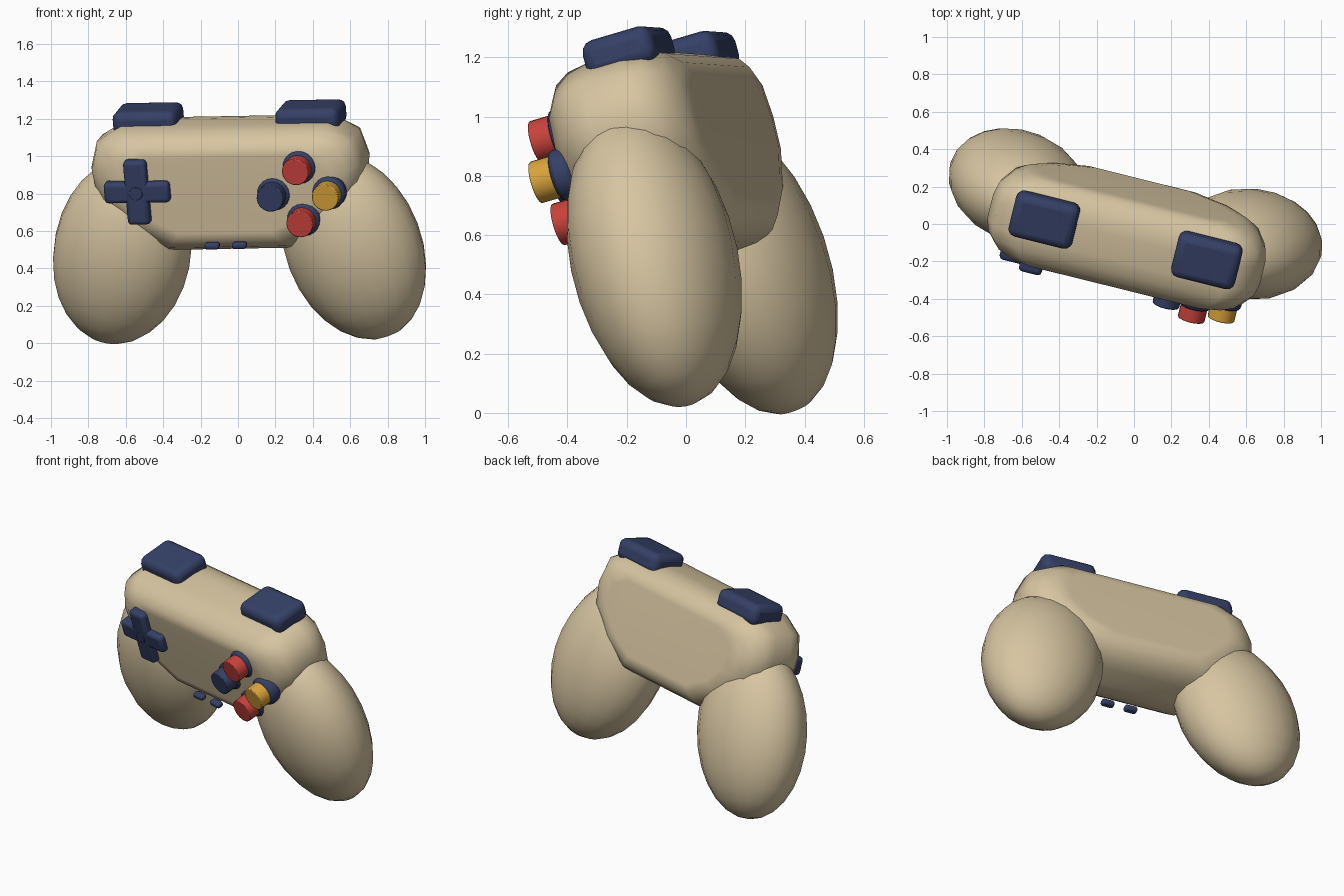
import bpy, bmesh, math
from mathutils import Matrix, Vector

if "Cube" in bpy.data.objects:
    bpy.data.objects.remove(bpy.data.objects["Cube"])


def material(name, rgb):
    m = bpy.data.materials.new(name)
    m.use_nodes = True
    m.diffuse_color = (*rgb, 1)
    m.node_tree.nodes["Principled BSDF"].inputs["Base Color"].default_value = (*rgb, 1)
    return m


beige = material("warm beige", (0.68, 0.56, 0.36))
navy = material("navy blue", (0.036, 0.052, 0.135))
red = material("red", (0.58, 0.055, 0.045))
yellow = material("amber yellow", (0.70, 0.37, 0.045))

# Pose of the whole pad: pitched forward and turned sideways
POSE = (Matrix.Translation((-0.03, -0.05, 0.86))
        @ Matrix.Rotation(math.radians(-14), 4, 'Z')
        @ Matrix.Rotation(math.radians(-1), 4, 'Y')
        @ Matrix.Rotation(math.radians(16), 4, 'X'))


def finish(name, bm, mat, place=Matrix(), bevel=0, segments=3, angle=35):
    """Turn a bmesh into a posed, smooth-shaded object."""
    bmesh.ops.recalc_face_normals(bm, faces=bm.faces)
    mesh = bpy.data.meshes.new(name)
    bm.to_mesh(mesh)
    bm.free()
    obj = bpy.data.objects.new(name, mesh)
    bpy.context.collection.objects.link(obj)
    mesh.materials.append(mat)
    obj.matrix_world = POSE @ place
    if bevel:
        mod = obj.modifiers.new("Rounding", 'BEVEL')
        mod.width, mod.segments = bevel, segments
        mod.limit_method, mod.angle_limit = 'ANGLE', math.radians(40)
    bpy.ops.object.select_all(action='DESELECT')
    obj.select_set(True)
    bpy.context.view_layer.objects.active = obj
    bpy.ops.object.shade_smooth_by_angle(angle=math.radians(angle))
    return obj


def box(name, mat, centre, size, bevel):
    bm = bmesh.new()
    bmesh.ops.create_cube(bm, size=1)
    bmesh.ops.scale(bm, vec=size, verts=bm.verts)
    finish(name, bm, mat, Matrix.Translation(centre), bevel, angle=60)


def disc(name, mat, x, z, radius, front, back, bevel):
    """Round button with its axis along y."""
    bm = bmesh.new()
    bmesh.ops.create_cone(bm, cap_ends=True, segments=20, radius1=radius,
                          radius2=radius, depth=back - front)
    place = (Matrix.Translation((x, (front + back) / 2, z))
             @ Matrix.Rotation(math.pi / 2, 4, 'X'))
    finish(name, bm, mat, place, bevel, 2)


# Body: mirrored outline lofted from back to front with rounded rims
half = [(0.36, -0.34), (0.58, -0.21), (0.73, -0.03), (0.75, 0.12),
        (0.71, 0.26), (0.57, 0.34)]
outline = half + [(-x, z) for x, z in reversed(half)]
steps = 4
arc = [math.pi / 2 * i / steps for i in range(steps + 1)]
layers = [(0.065 + 0.185 * math.sin(a), 1 - math.cos(a)) for a in reversed(arc)]
layers += [(-y, k) for y, k in reversed(layers)]
bm = bmesh.new()
rings = [[bm.verts.new((x * (1 - 0.30 * k), y, z * (1 - 0.38 * k)))
          for x, z in outline] for y, k in layers]
n = len(outline)
for a, b in zip(rings, rings[1:]):
    for i in range(n):
        j = (i + 1) % n
        bm.faces.new((a[i], a[j], b[j], b[i]))
bm.faces.new(rings[0])
bm.faces.new(rings[-1])
body = finish("body", bm, beige, angle=45)
body.modifiers.new("Flat faces", 'WEIGHTED_NORMAL').keep_sharp = True

# Grips and shoulder pads, one per side
for side, word in ((1, "left"), (-1, "right")):
    bm = bmesh.new()
    bmesh.ops.create_uvsphere(bm, u_segments=20, v_segments=14, radius=1)
    bmesh.ops.scale(bm, vec=(0.373, 0.276, 0.523), verts=bm.verts)
    place = (Matrix.Translation((side * 0.637, 0, -0.368))
             @ Matrix.Rotation(math.radians(-16 * side), 4, 'Y'))
    finish(word + "_grip", bm, beige, place, angle=60)
    box(word + "_shoulder_button", navy, (side * 0.448, 0.06, 0.345),
        (0.35, 0.25, 0.13), 0.042)
    box(word + "_menu_button", navy, (side * 0.075, -0.255, -0.278),
        (0.08, 0.045, 0.036), 0.014)

# Direction pad
PAD = Vector((-0.46, -0.25, 0.03))
box("direction_pad_across", navy, PAD, (0.36, 0.085, 0.115), 0.022)
box("direction_pad_upright", navy, PAD, (0.125, 0.09, 0.355), 0.022)
disc("direction_pad_centre", navy, PAD.x, PAD.z, 0.036, -0.30, -0.25, 0.003)

# Action buttons in a diamond, each in a collar
for i, (word, mat) in enumerate((("outer", yellow), ("upper", red),
                                 ("inner", navy), ("lower", red))):
    a = i * math.pi / 2
    x, z = 0.437 + 0.152 * math.cos(a), 0.145 * math.sin(a)
    disc(word + "_button_collar", navy, x, z, 0.09, -0.265, -0.19, 0.018)
    disc(word + "_button", mat, x, z, 0.073, -0.338, -0.22, 0.005)
